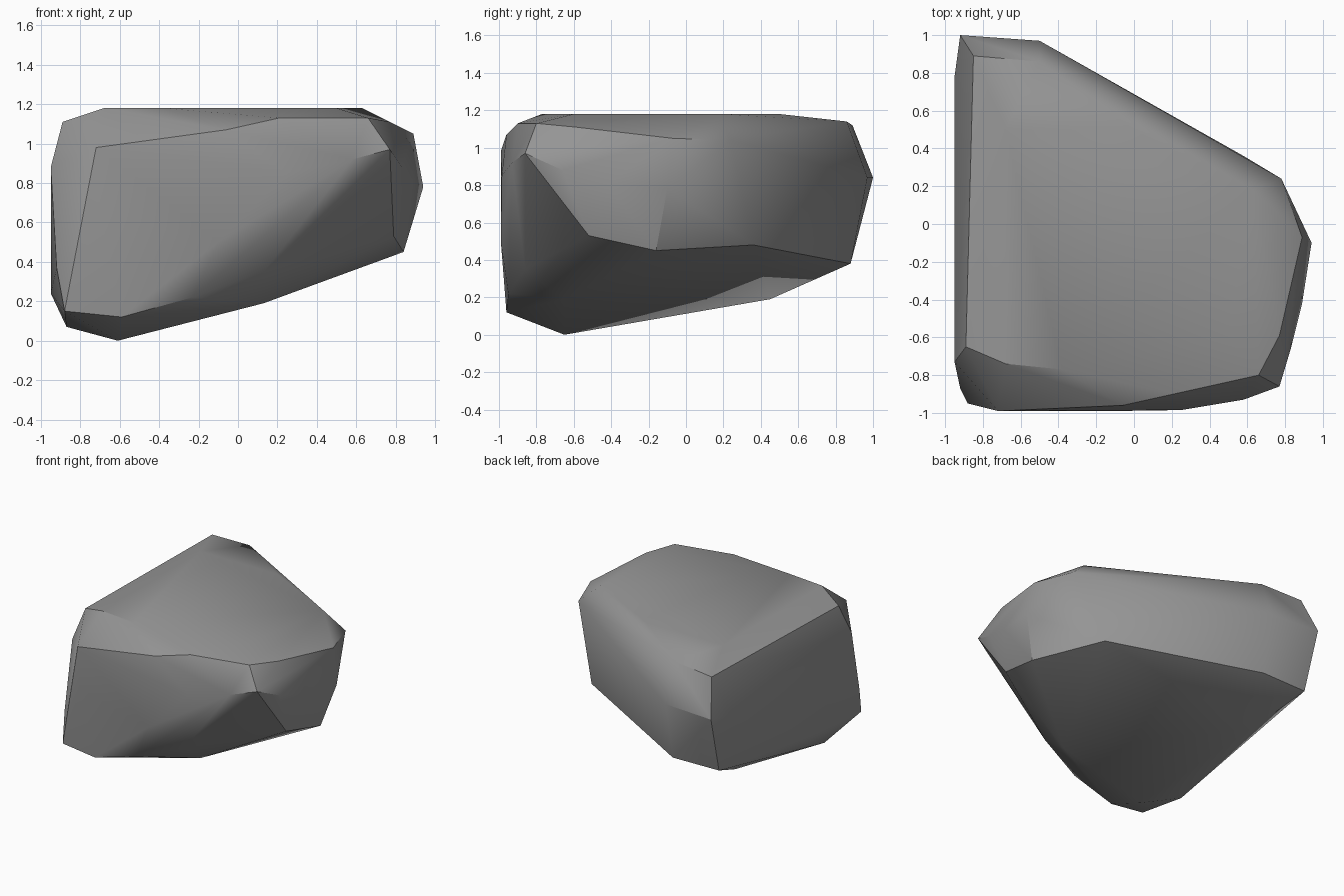
import bpy
import bmesh
import math

# Remove the default cube
default_cube = bpy.data.objects.get("Cube")
if default_cube:
    bpy.data.objects.remove(default_cube, do_unlink=True)


def make_material(name, colour):
    material = bpy.data.materials.new(name)
    material.use_nodes = True
    material.diffuse_color = colour
    shader = material.node_tree.nodes["Principled BSDF"]
    shader.inputs["Base Color"].default_value = colour
    shader.inputs["Roughness"].default_value = 0.9
    return material


# Corner points of the boulder, grouped by the part of the stone they bound
underside = [
    (-.61, -.65, 0), (-.87, -.5, .07), (-.75, .45, .19), (.13, -.65, .19),
    (-.5, .88, .38), (-.9, .87, .38), (.84, -.16, .45), (.58, .36, .48),
]
front_wall = [
    (-.88, -.95, .15), (-.59, -.96, .12), (-.23, -.95, .22), (.13, -.86, .35),
    (.79, -.52, .53), (-.7, -.99, .65), (-.1, -.99, .5), (.25, -.985, .85),
    (.58, -.93, .92), (-.72, -.99, .98), (-.06, -.96, 1.07), (.21, -.9, 1.13),
]
left_wall = [
    (-.95, -.27, .24), (-.92, -.87, .37), (-.95, -.73, .88), (-.95, .78, .8),
    (-.92, 1, .84), (-.5, .97, .84),
]
shoulder = [
    (.77, -.86, .97), (.83, -.66, .88), (.89, -.42, .81), (.94, -.1, .78),
    (.66, -.8, 1.13), (.77, -.59, 1.11), (.89, -.07, 1.05), (.78, .24, 1.04),
]
crown = [
    (-.68, -.74, 1.18), (-.38, -.77, 1.18), (.5, -.6, 1.18), (.63, .18, 1.18),
    (0, .5, 1.18), (-.68, .5, 1.18), (-.89, -.65, 1.11), (-.85, .89, 1.12),
    (-.5, .86, 1.14),
]

# Wrap the points in one closed stone
bm = bmesh.new()
for group in (underside, front_wall, left_wall, shoulder, crown):
    for point in group:
        bm.verts.new(point)
hull = bmesh.ops.convex_hull(bm, input=bm.verts[:])
unused = {item for item in hull["geom_interior"] + hull["geom_unused"]
          if isinstance(item, bmesh.types.BMVert)}
bmesh.ops.delete(bm, geom=list(unused), context="VERTS")

# Merge nearly flat facets into clean planes
bmesh.ops.dissolve_limit(bm, angle_limit=math.radians(3),
                         verts=bm.verts[:], edges=bm.edges[:])
bmesh.ops.recalc_face_normals(bm, faces=bm.faces[:])

mesh = bpy.data.meshes.new("boulder")
bm.to_mesh(mesh)
bm.free()
boulder = bpy.data.objects.new("boulder", mesh)
bpy.context.collection.objects.link(boulder)
mesh.materials.append(make_material("stone grey", (.3, .3, .3, 1)))

# Soft faces with crisp chipped edges
bpy.context.view_layer.objects.active = boulder
boulder.select_set(True)
bpy.ops.object.shade_smooth_by_angle(angle=math.radians(30))
